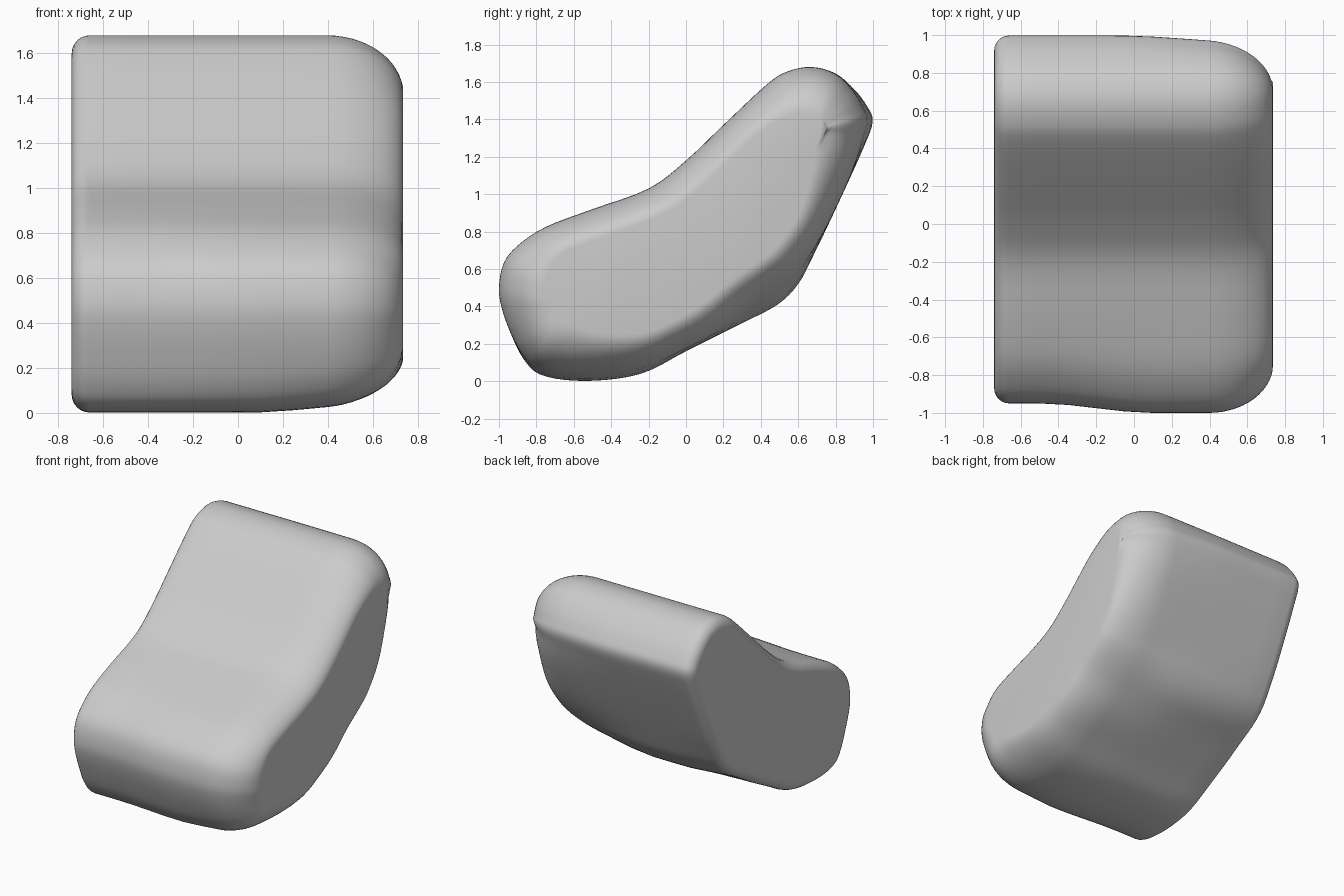
import bpy, bmesh
from math import sin, cos, pi, exp
from mathutils import Vector

if "Cube" in bpy.data.objects:
    bpy.data.objects.remove(bpy.data.objects["Cube"])

# Side profile (y, z), clockwise seen from the right
PROFILE = [(-1, .5), (-.975, .63), (-.9, .725), (-.75, .825), (-.5, .92), (-.2, 1.03),
           (0, 1.18), (.2, 1.37), (.43, 1.585), (.54, 1.655), (.67, 1.68), (.8, 1.645),
           (.9, 1.56), (.965, 1.475), (.998, 1.39), (.95, 1.25), (.8, .92), (.68, .67),
           (.6, .52), (.49, .41), (.3, .31), (0, .16), (-.2, .055), (-.38, .012),
           (-.6, .003), (-.78, .035), (-.87, .12), (-.935, .25), (-.985, .39)]
# Centre line that the rounded ends shrink toward
SPINE = [Vector(p) for p in [(-.6, .42), (-.1, .58), (.3, .88), (.69, 1.34)]]


def smooth_loop(pts, n=4):
    p = [Vector(q) for q in pts]
    out = []
    for i in range(len(p)):
        a, b, c, d = (p[(i + k - 1) % len(p)] for k in range(4))
        for j in range(n):
            t = j / n
            out.append(.5 * (2 * b + (c - a) * t + (2 * a - 5 * b + 4 * c - d) * t * t
                             + (3 * b - a - 3 * c + d) * t ** 3))
    return out


def spine_point(p):
    best = []
    for a, b in zip(SPINE, SPINE[1:]):
        t = max(0, min(1, (p - a).dot(b - a) / (b - a).length_squared))
        best.append(a + (b - a) * t)
    return min(best, key=lambda q: (q - p).length)


def smoothstep(a, b, x):
    t = max(0, min(1, (x - a) / (b - a)))
    return t * t * (3 - 2 * t)


def bump(p, y, z, size):
    return exp(-((p - Vector((y, z))).length / size) ** 2)


# Stations (x, left inset, right rounding 0..1): tight left edge, broad right edge
XL, XR, RL, RX = -.74, .735, .08, .34
stations = [(XL + RL * (1 - sin(t)), RL * (1 - cos(t)), 0)
            for t in [pi / 2 * (1 - i / 6) for i in range(7)]]
stations += [(x, 0, 0) for x in (-.5, -.35, -.2, -.05, .1, .25)]
stations += [(XR - RX * (1 - sin(t)), 0, 1 - cos(t))
             for t in [pi / 2 * i / 14 for i in range(15)]]

# Cushion body lofted across the stations
bm = bmesh.new()
loop = smooth_loop(PROFILE)
rings = []
for x, left, right in stations:
    ring = []
    for p in loop:
        d = p - spine_point(p)
        r = d.length
        along = abs((p - Vector((0, .85))).dot(Vector((.818, .576))))
        inset = left + right * (.16 + .10 * smoothstep(.5, 1, along))
        # Lower back bulges in the middle and draws in toward both ends
        to_right = smoothstep(-.1, .7, x)
        inset += bump(p, .5, .38, .3) * (.09 * to_right + .03 * smoothstep(-.3, -.74, x))
        inset += bump(p, 1, 1.38, .2) * .04 * to_right
        cut = min(inset, .8 * r)
        q = p - d * (cut / r)
        # Front edge steps back on the left, underside lifts on the right
        q.x += .05 * smoothstep(-.45, -1, p.x) * (1 - smoothstep(-.5, .1, x))
        q.y += .035 * smoothstep(.3, 0, p.y) * smoothstep(.05, .6, x)
        ring.append(bm.verts.new((x, q.x, q.y)))
    rings.append(ring)
n = len(loop)
for a, b in zip(rings, rings[1:]):
    for i in range(n):
        bm.faces.new((a[i], a[(i + 1) % n], b[(i + 1) % n], b[i]))
bm.faces.new(rings[0])
bm.faces.new(rings[-1])
bmesh.ops.recalc_face_normals(bm, faces=bm.faces)
for f in bm.faces:
    f.smooth = True
mesh = bpy.data.meshes.new("cushion")
bm.to_mesh(mesh)
bm.free()
bpy.context.collection.objects.link(bpy.data.objects.new("cushion", mesh))
